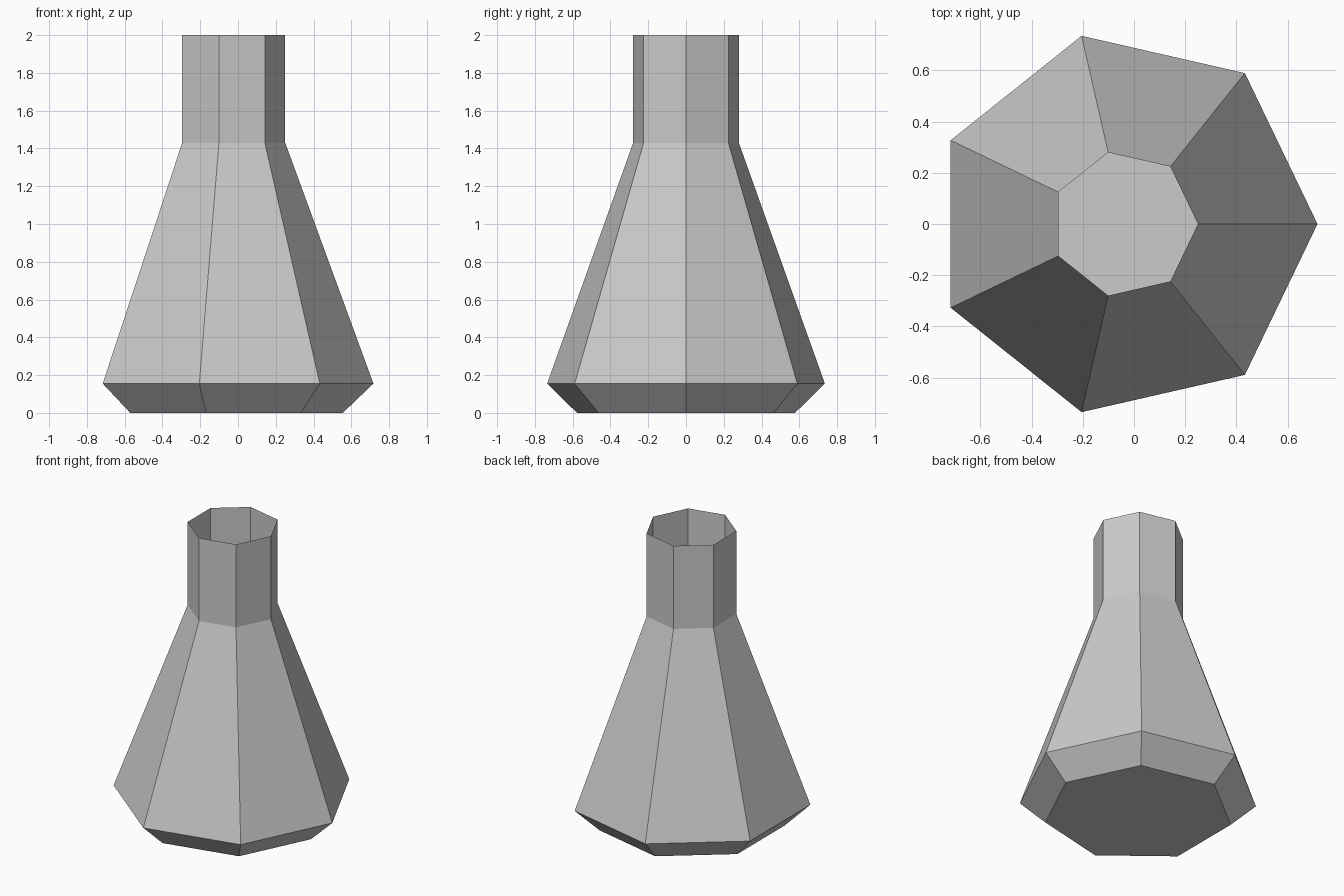
import bpy, bmesh, math

if "Cube" in bpy.data.objects:
    bpy.data.objects.remove(bpy.data.objects["Cube"])

SIDES = 7
CENTRE_X = -0.037
# Profile of the flask: (radius, height)
PROFILE = [(0.592, 0.0), (0.754, 0.155), (0.287, 1.43), (0.287, 2.0)]

bm = bmesh.new()


def ring(radius, z):
    return [bm.verts.new((CENTRE_X + radius * math.cos(math.tau * i / SIDES),
                          radius * math.sin(math.tau * i / SIDES), z))
            for i in range(SIDES)]


rings = [ring(r, z) for r, z in PROFILE]

# Closed base, open mouth
bm.faces.new(list(reversed(rings[0])))

# Foot bevel, sloping body and straight neck
for lower, upper in zip(rings, rings[1:]):
    for i in range(SIDES):
        j = (i + 1) % SIDES
        bm.faces.new((lower[i], lower[j], upper[j], upper[i]))

mesh = bpy.data.meshes.new("flask")
bm.to_mesh(mesh)
bm.free()
bpy.context.collection.objects.link(bpy.data.objects.new("flask", mesh))
